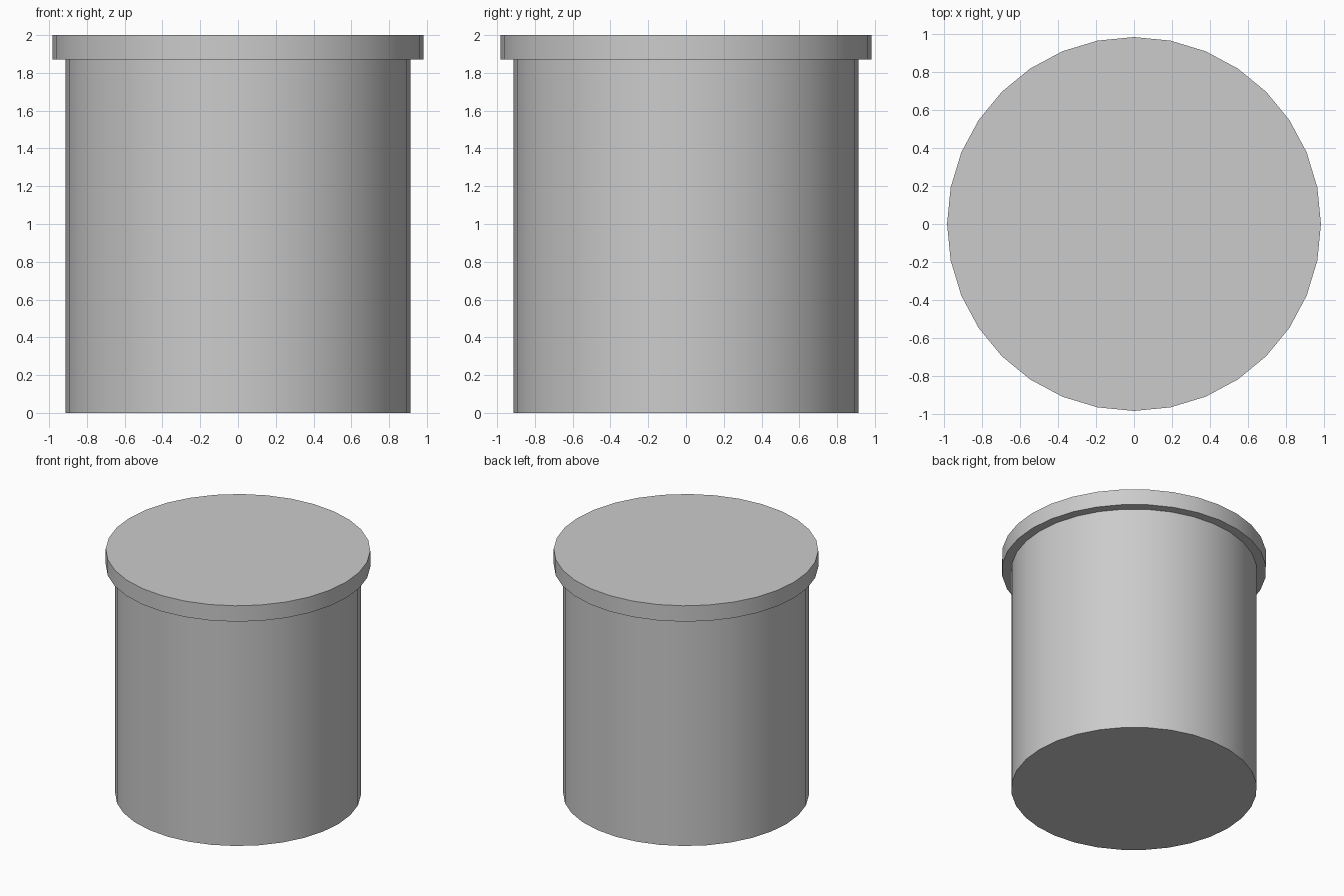
import bpy
import math

if "Cube" in bpy.data.objects:
    bpy.data.objects.remove(bpy.data.objects["Cube"])

SIDES = 32


def disc(name, radius, z_bottom, z_top):
    """Upright closed cylinder between two heights, smooth side and sharp rims."""
    bpy.ops.mesh.primitive_cylinder_add(
        vertices=SIDES, radius=radius, depth=z_top - z_bottom,
        location=(0, 0, (z_bottom + z_top) / 2))
    obj = bpy.context.object
    obj.name = name
    bpy.ops.object.shade_smooth_by_angle(angle=math.radians(30))
    return obj


# Main drum
disc("container_body", 0.912, 0.0, 1.87)

# Overhanging lid
disc("lid", 0.982, 1.87, 2.0)
